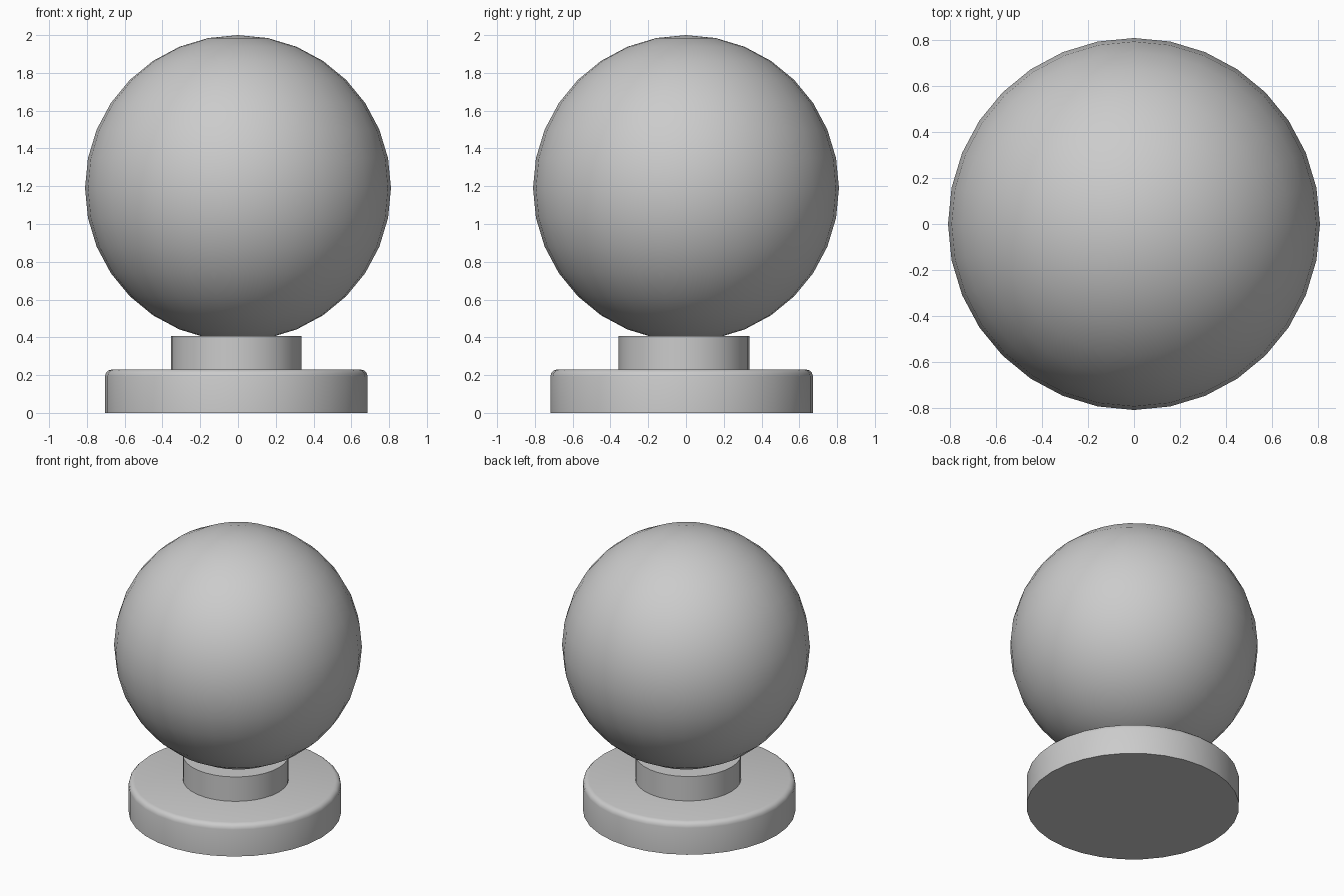
import bpy
import math

if "Cube" in bpy.data.objects:
    bpy.data.objects.remove(bpy.data.objects["Cube"])


def smooth(obj, angle):
    bpy.ops.object.select_all(action='DESELECT')
    obj.select_set(True)
    bpy.context.view_layer.objects.active = obj
    bpy.ops.object.shade_smooth_by_angle(angle=math.radians(angle))


def lathe_disc(name, profile, x, y, sides=32):
    """Closed round solid from (radius, z) points listed bottom to top."""
    verts = [(x + r * math.cos(2 * math.pi * i / sides),
              y + r * math.sin(2 * math.pi * i / sides), z)
             for r, z in profile for i in range(sides)]
    faces = [(k * sides + i, k * sides + (i + 1) % sides,
              (k + 1) * sides + (i + 1) % sides, (k + 1) * sides + i)
             for k in range(len(profile) - 1) for i in range(sides)]
    faces.append(tuple(reversed(range(sides))))
    faces.append(tuple(range((len(profile) - 1) * sides, len(profile) * sides)))
    mesh = bpy.data.meshes.new(name)
    mesh.from_pydata(verts, [], faces)
    obj = bpy.data.objects.new(name, mesh)
    bpy.context.collection.objects.link(obj)
    smooth(obj, 35)
    return obj


# Base plate with rounded upper rim
R, H, B = 0.695, 0.23, 0.037
rim = [(R - B + B * math.cos(a), H - B + B * math.sin(a))
       for a in (math.radians(d) for d in (0, 30, 60, 90))]
lathe_disc("base_plate", [(R, 0)] + rim, -0.009, -0.023)

# Short neck
lathe_disc("neck", [(0.346, 0.2), (0.346, 0.406)], -0.01, -0.011)

# Large globe
bpy.ops.mesh.primitive_uv_sphere_add(segments=32, ring_count=16,
                                     radius=0.81, location=(0, 0, 1.19))
globe = bpy.context.object
globe.name = "globe"
smooth(globe, 30)
